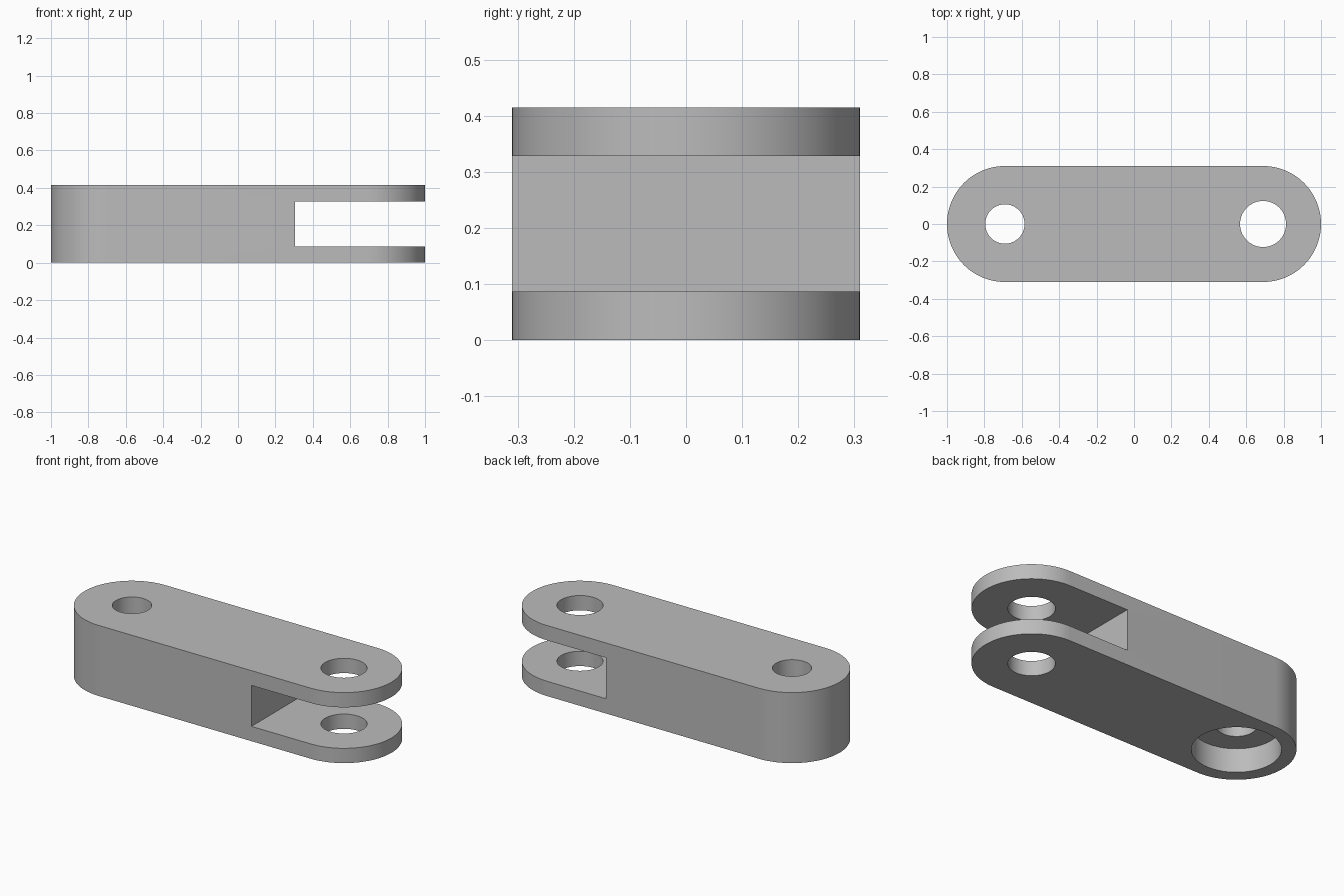
import bpy, bmesh, math

if "Cube" in bpy.data.objects:
    bpy.data.objects.remove(bpy.data.objects["Cube"], do_unlink=True)

HEIGHT, RADIUS, PIVOT = 0.415, 0.31, 0.69
SEGMENTS = 96

grey = bpy.data.materials.new("plain grey")
grey.use_nodes = True
colour = (0.5, 0.5, 0.5, 1)
grey.diffuse_color = colour
grey.node_tree.nodes["Principled BSDF"].inputs["Base Color"].default_value = colour


def prism(name, outline, z0, z1):
    """Extrude a flat outline between two heights."""
    bm = bmesh.new()
    base = bm.faces.new([bm.verts.new((x, y, z0)) for x, y in outline])
    top = bmesh.ops.extrude_face_region(bm, geom=[base])["geom"]
    verts = [v for v in top if isinstance(v, bmesh.types.BMVert)]
    bmesh.ops.translate(bm, verts=verts, vec=(0, 0, z1 - z0))
    bmesh.ops.recalc_face_normals(bm, faces=bm.faces)
    mesh = bpy.data.meshes.new(name)
    bm.to_mesh(mesh)
    bm.free()
    mesh.materials.append(grey)
    obj = bpy.data.objects.new(name, mesh)
    bpy.context.collection.objects.link(obj)
    return obj


def arc(x, radius, start, sweep, steps):
    angles = [start + sweep * i / steps for i in range(steps + 1)]
    return [(x + radius * math.cos(a), radius * math.sin(a)) for a in angles]


def circle(x, radius):
    return arc(x, radius, 0, math.tau, SEGMENTS)[:-1]


# Round-ended link body
half = SEGMENTS // 2
body = prism("link_body",
             arc(PIVOT, RADIUS, -math.pi / 2, math.pi, half)
             + arc(-PIVOT, RADIUS, math.pi / 2, math.pi, half), 0, HEIGHT)

# Fork slot, pin holes and the counterbore under the solid end
slot = [(0.305, -0.5), (1.2, -0.5), (1.2, 0.5), (0.305, 0.5)]
cutters = [
    prism("fork_slot_cutter", slot, 0.087, 0.328),
    prism("fork_pin_hole_cutter", circle(PIVOT, 0.123), -0.1, 0.5),
    prism("solid_end_hole_cutter", circle(-PIVOT, 0.105), -0.1, 0.5),
    prism("counterbore_cutter", circle(-PIVOT, 0.233), -0.1, 0.14),
]
for cutter in cutters:
    cutter.hide_render = True
    mod = body.modifiers.new(cutter.name, "BOOLEAN")
    mod.operation = "DIFFERENCE"
    mod.solver = "EXACT"
    mod.object = cutter

# Apply the cuts, then discard the cutters
bpy.ops.object.select_all(action="DESELECT")
bpy.context.view_layer.objects.active = body
body.select_set(True)
for cutter in cutters:
    bpy.ops.object.modifier_apply(modifier=cutter.name)
    bpy.data.objects.remove(cutter, do_unlink=True)

bpy.ops.object.shade_smooth_by_angle(angle=math.radians(30))
